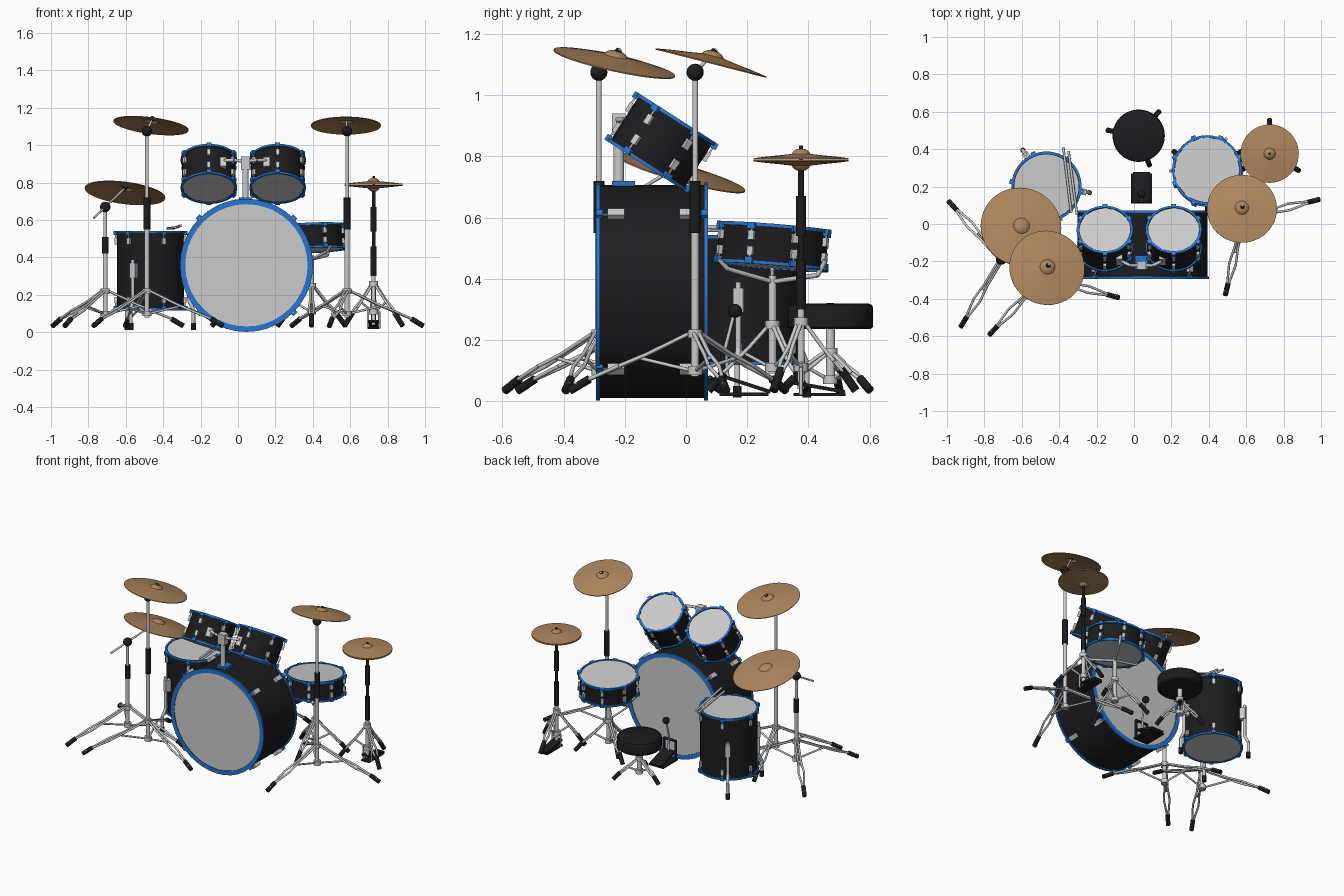
import bpy, bmesh
from math import sin, cos, pi, radians
from mathutils import Vector, Matrix

if "Cube" in bpy.data.objects:
    bpy.data.objects.remove(bpy.data.objects["Cube"])

def material(name, rgb):
    m = bpy.data.materials.new(name)
    m.diffuse_color = (*rgb, 1)
    m.use_nodes = True
    m.node_tree.nodes["Principled BSDF"].inputs["Base Color"].default_value = m.diffuse_color
    return m

BLACK = material("black", (0.012, 0.012, 0.014))
BLUE = material("blue", (0.02, 0.18, 0.62))
BRONZE = material("bronze", (0.42, 0.24, 0.11))
UP = Vector((0, 0, 1))

def place(pos, n=(0, 0, 1)):
    return Matrix.Translation(pos) @ UP.rotation_difference(Vector(n)).to_matrix().to_4x4()

def finish(name, bm, mat=None, mtx=None):
    bmesh.ops.recalc_face_normals(bm, faces=bm.faces)
    me = bpy.data.meshes.new(name)
    bm.to_mesh(me)
    bm.free()
    if mat:
        me.materials.append(mat)
    ob = bpy.data.objects.new(name, me)
    bpy.context.collection.objects.link(ob)
    if mtx:
        ob.matrix_world = mtx
    return ob

def lathe(name, profile, mtx, mat=None, seg=40):
    """Spin a closed (r, z) profile round local z."""
    bm = bmesh.new()
    vs = [bm.verts.new((r, 0, z)) for r, z in profile]
    es = [bm.edges.new((vs[i], vs[(i + 1) % len(vs)])) for i in range(len(vs))]
    bmesh.ops.spin(bm, geom=vs + es, axis=UP, cent=(0, 0, 0), angle=2 * pi, steps=seg)
    bmesh.ops.remove_doubles(bm, verts=bm.verts, dist=1e-5)
    bmesh.ops.dissolve_degenerate(bm, edges=bm.edges, dist=1e-6)
    return finish(name, bm, mat, mtx)

def ring(name, r0, r1, z0, z1, mtx, mat=None):
    return lathe(name, [(r0, z0), (r1, z0), (r1, z1), (r0, z1)], mtx, mat)

def tubes(name, paths, r, mat=None, seg=10):
    """Round rods along each list of points, in one mesh."""
    bm = bmesh.new()
    for pts in paths:
        for a, b in zip(pts, pts[1:]):
            a, b = Vector(a), Vector(b)
            bmesh.ops.create_cone(bm, cap_ends=True, segments=seg, radius1=r, radius2=r,
                                  depth=(b - a).length, matrix=place((a + b) / 2, b - a))
    return finish(name, bm, mat)

def boxes(name, items, mat=None, mtx=None):
    """items: (matrix, size) pairs."""
    bm = bmesh.new()
    for m, s in items:
        bmesh.ops.create_cube(bm, size=1, matrix=m @ Matrix.Diagonal((*s, 1)))
    return finish(name, bm, mat, mtx)

def ball(name, pos, r, mat):
    bm = bmesh.new()
    bmesh.ops.create_uvsphere(bm, u_segments=20, v_segments=12, radius=r)
    return finish(name, bm, mat, Matrix.Translation(pos))

def drum(name, mtx, r, depth, angles, hoop_h=0.012, hoop_w=0.012, lug=(0.014, 0.02, 0.034), inset=0.055):
    h, shell = depth / 2, r - 0.008
    ring(name + "_shell", shell - 0.008, shell, -h + 0.004, h - 0.004, mtx, BLACK)
    lugs, claws = [], []
    for s, side in ((1, "top"), (-1, "bottom")):
        ring(f"{name}_{side}_hoop", r - hoop_w, r, s * h, s * (h - hoop_h), mtx, BLUE)
        lathe(f"{name}_{side}_head", [(0, s * (h - 0.004)), (r - hoop_w + 0.001, s * (h - 0.004)),
              (r - hoop_w + 0.001, s * (h - 0.008)), (0, s * (h - 0.008))], mtx)
        for a in angles:
            rot = Matrix.Rotation(radians(a), 4, 'Z')
            at = lambda x, z: rot @ Matrix.Translation((x, 0, z))
            lugs.append((at(shell + lug[0] / 2, s * (h - inset)), lug))
            lugs.append((at(shell + 0.008, s * (h - inset / 2)), (0.006, 0.006, inset)))
            claws.append((at(r + 0.002, s * (h - 0.011)), (0.018, 0.026, 0.022)))
    boxes(name + "_lugs", lugs, None, mtx)
    boxes(name + "_claws", claws, BLUE, mtx)

def cymbal(name, pos, n, r, flip=1, h=0.022):
    top = [(r, 0), (r * 0.75, h * 0.35), (r * 0.45, h * 0.68), (r * 0.2, h), (r * 0.16, h + 0.009),
           (r * 0.09, h + 0.016), (0, h + 0.018)]
    prof = top + [(x, z - 0.004) for x, z in reversed(top)]
    lathe(name, [(x, flip * z) for x, z in prof], place(pos, n), BRONZE, 48)

def tripod(name, x, y, angles, R, hub=0.22, low=0.10, bow=0.018, foot=0.065):
    struts, braces, feet = [], [], []
    for a in angles:
        d = Vector((cos(radians(a)), sin(radians(a)), 0))
        t = Vector((-d.y, d.x, 0))
        P = lambda f, z, o=0: Vector((x, y, z)) + d * R * f + t * o
        zl = lambda f: hub + (0.045 - hub) * f
        for o in (-bow, bow):
            struts.append([P(0.05, hub, o * 0.5), P(0.38, zl(0.38), o * 0.5), P(0.6, zl(0.6), o),
                           P(0.84, zl(0.84), o * 0.25), P(0.95, zl(0.95), o * 0.25)])
        braces.append([P(0.03, low), P(0.45, zl(0.45))])
        feet.append([P(1 - foot / R, zl(1 - foot / R)), P(1, 0.034)])
    tubes(name + "_legs", struts, 0.0065)
    tubes(name + "_braces", braces, 0.006)
    tubes(name + "_feet", feet, 0.014, BLACK)
    tubes(name + "_collars", [[(x, y, z - 0.014), (x, y, z + 0.014)] for z in (hub, low)], 0.024, None, 16)

def stand(name, x, y, top, clutch, angles, tip, tail=0.25):
    """Cymbal stand: tripod, telescopic pole, clutch, ball joint and tilter rod to the cymbal."""
    tripod(name, x, y, angles, 0.42)
    tubes(name + "_lower_pole", [[(x, y, 0.08), (x, y, clutch[1])]], 0.013, None, 14)
    tubes(name + "_upper_pole", [[(x, y, clutch[1]), (x, y, top)]], 0.0095, None, 14)
    tubes(name + "_clutch", [[(x, y, clutch[0]), (x, y, clutch[1])]], 0.018, BLACK, 16)
    ball(name + "_joint", (x, y, top), 0.028, BLACK)
    c, tip = Vector((x, y, top)), Vector(tip)
    d = tip - c
    tubes(name + "_tilter", [[c - d * tail, tip]], 0.006)
    tubes(name + "_felt", [[tip - d.normalized() * 0.022, tip - d.normalized() * 0.004]], 0.012, BLACK)

# Bass drum
bass = Matrix.Translation((0.045, -0.111, 0.358)) @ Matrix.Rotation(pi / 2, 4, 'X')
drum("bass_drum", bass, 0.356, 0.365, (45, 135, 225, 315), 0.012, 0.029, (0.022, 0.03, 0.055), 0.065)

# Rack toms and their mount
for s, side in ((-1, "left"), (1, "right")):
    drum(side + "_tom", place((0.028 + s * 0.184, -0.08, 0.847), (0, 0.54, 0.84)),
         0.151, 0.188, [30 + 60 * i for i in range(6)])
    tubes(side + "_tom_arm", [[(0.04, -0.22, 0.915), (0.04 + s * 0.06, -0.222, 0.92),
                              (0.04 + s * 0.105, -0.2, 0.92), (0.03 + s * 0.14, -0.16, 0.90)]], 0.009)
    boxes(side + "_tom_bracket", [(place((0.035 + s * 0.115, -0.192, 0.905), (0, 0.54, 0.84)), (0.035, 0.03, 0.06))])
boxes("tom_mount_base", [(place((0.04, -0.205, 0.705)), (0.07, 0.075, 0.03))], BLUE)
tubes("tom_mount_post", [[(0.04, -0.22, 0.7), (0.04, -0.22, 0.9)]], 0.017, None, 16)
boxes("tom_mount_block", [(place((0.04, -0.22, 0.905)), (0.05, 0.045, 0.07))])

# Floor tom with three bent legs, and sticks resting on it
fx, fy = -0.468, 0.2
drum("floor_tom", place((fx, fy, 0.33)), 0.188, 0.425, [52 + 60 * i for i in range(6)])
legs, tips, brackets = [], [], []
for a in (123, 243, 352):
    P = lambda r, z: (fx + r * cos(radians(a)), fy + r * sin(radians(a)), z)
    legs.append([P(0.208, 0.39), P(0.208, 0.17), P(0.232, 0.12), P(0.232, 0.03)])
    tips.append([P(0.232, 0.012), P(0.232, 0.05)])
    brackets.append((Matrix.Translation(P(0.196, 0.33)) @ Matrix.Rotation(radians(a), 4, 'Z'), (0.04, 0.034, 0.08)))
tubes("floor_tom_legs", legs, 0.01)
tubes("floor_tom_leg_tips", tips, 0.014, BLACK)
boxes("floor_tom_leg_brackets", brackets)
tubes("drum_sticks", [[(-0.378, 0.41, 0.555), (-0.335, 0.06, 0.56)], [(-0.35, 0.39, 0.555), (-0.305, 0.05, 0.57)]], 0.007)

# Snare drum on its basket stand
sx, sy = 0.393, 0.283
drum("snare_drum", place((sx, sy, 0.505), (-0.04, 0.08, 1)), 0.187, 0.135,
     [22.5 + 45 * i for i in range(8)], lug=(0.014, 0.02, 0.03), inset=0.042)
tripod("snare_stand", sx, sy, (30, 150, 270), 0.21, 0.25, 0.11, 0.014, 0.05)
tubes("snare_stand_pole", [[(sx, sy, 0.09), (sx, sy, 0.41)]], 0.013)
tubes("snare_basket", [[(sx, sy, 0.39), (sx + 0.17 * cos(a), sy + 0.17 * sin(a), 0.422 - 0.012 * sin(a)),
      (sx + 0.2 * cos(a), sy + 0.2 * sin(a), 0.46)] for a in (pi / 3, pi, 5 * pi / 3)], 0.008)

# Cymbals and stands
cymbal("left_crash", (-0.465, -0.234, 1.107), (0.13, 0.22, 1), 0.203)
stand("left_crash_stand", -0.487, -0.285, 1.075, (0.55, 0.72), (227, 345, 106), (-0.455, -0.215, 1.15))
cymbal("right_crash", (0.577, 0.082, 1.107), (0.0, 0.255, 1), 0.187)
stand("right_crash_stand", 0.583, 0.03, 1.075, (0.55, 0.72), (14, 257, 135), (0.58, 0.1, 1.15))
cymbal("ride", (-0.604, -0.015, 0.747), (0.13, 0.28, 1), 0.217)
stand("ride_stand", -0.71, -0.19, 0.67, (0.42, 0.51), (132, 239, 5), (-0.6, -0.01, 0.775), 0.55)

# Hi-hat
hx, hy = 0.725, 0.376
cymbal("hi_hat_top", (hx, hy, 0.794), (0, 0, 1), 0.156, 1, 0.014)
cymbal("hi_hat_bottom", (hx, hy, 0.784), (0, 0, 1), 0.156, -1, 0.014)
tubes("hi_hat_rod", [[(hx, hy, 0.3), (hx, hy, 0.835)]], 0.007, BLACK)
tubes("hi_hat_pole", [[(hx, hy, 0.3), (hx, hy, 0.76)]], 0.01, BLACK)
tubes("hi_hat_clutch", [[(hx, hy, 0.54), (hx, hy, 0.67)], [(hx, hy, 0.3), (hx, hy, 0.46)]], 0.016, BLACK, 16)
tubes("hi_hat_lower_pole", [[(hx, hy, 0.04), (hx, hy, 0.32)]], 0.012)
tripod("hi_hat_stand", hx, hy, (330, 90, 210), 0.18, 0.26, 0.11, 0.014, 0.05)
tilt = Matrix.Rotation(radians(10), 4, 'X')
boxes("hi_hat_pedal", [(Matrix.Translation((hx, hy + 0.06, 0.045)) @ Matrix.Rotation(radians(-10), 4, 'X'), (0.06, 0.17, 0.012)),
                       (place((hx, hy + 0.06, 0.022)), (0.06, 0.17, 0.01))], BLACK)
tubes("hi_hat_frame", [[(hx + s * 0.03, hy, 0.02), (hx + s * 0.03, hy, 0.11), (hx, hy, 0.13)] for s in (-1, 1)], 0.006)

# Bass pedal
boxes("bass_pedal_plate", [(place((0.04, 0.19, 0.022)), (0.11, 0.16, 0.012)),
      (Matrix.Translation((0.04, 0.2, 0.055)) @ Matrix.Rotation(radians(-18), 4, 'X'), (0.09, 0.16, 0.012))], BLACK)
tubes("bass_pedal_frame", [[(-0.005, 0.12, 0.02), (-0.005, 0.12, 0.15), (0.085, 0.12, 0.15), (0.085, 0.12, 0.02)]], 0.009, BLACK)
tubes("bass_pedal_beater_rod", [[(0.04, 0.12, 0.14), (0.04, 0.158, 0.29)]], 0.006)
tubes("bass_pedal_chain", [[(0.04, 0.13, 0.15), (0.04, 0.135, 0.08)]], 0.007)
ball("bass_pedal_beater", (0.04, 0.16, 0.295), 0.023, BLACK)

# Throne
tx, ty = 0.025, 0.472
lathe("throne_seat", [(0, 0.235), (0.132, 0.235), (0.14, 0.243), (0.14, 0.305), (0.136, 0.314), (0.125, 0.319), (0, 0.32)],
      place((tx, ty, 0)), BLACK)
tubes("throne_post", [[(tx, ty, 0.06), (tx, ty, 0.24)]], 0.015, None, 16)
tripod("throne_base", tx, ty, (50, 170, 290), 0.17, 0.16, 0.07, 0.012, 0.045)

# Smooth the round parts, keeping edges sharp
for ob in bpy.context.scene.objects:
    ob.select_set(True)
    bpy.context.view_layer.objects.active = ob
bpy.ops.object.shade_smooth_by_angle(angle=radians(38))
